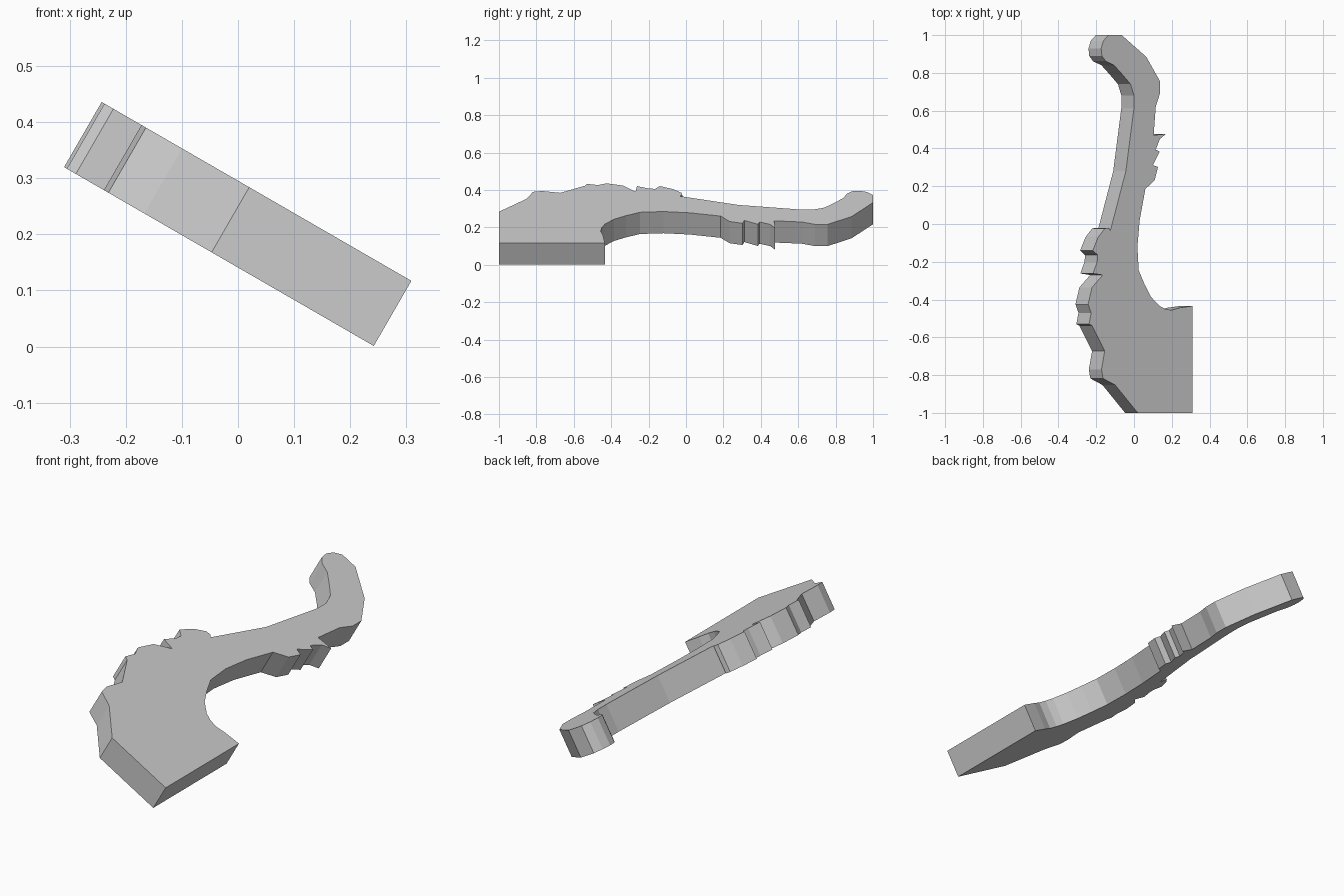
import bpy, bmesh
from math import radians, sin, cos
from mathutils import Matrix, Vector

TILT = radians(30)
THICK = 0.134
TOP_W = 0.256      # distance of the top face from the origin along its normal

# right edge, from the butt of the grip up to the tip of the hook (seen from above)
right_edge = [(0.02, -1), (0.309, -1), (0.309, -0.434), (0.24, -0.444), (0.2, -0.456),
              (0.165, -0.45), (0.135, -0.434), (0.09, -0.386), (0.056, -0.32),
              (0.025, -0.245), (0.018, -0.12), (0.03, 0.02), (0.06, 0.185),
              (0.11, 0.233), (0.127, 0.302), (0.1, 0.312), (0.136, 0.384),
              (0.115, 0.393), (0.137, 0.45), (0.17, 0.477), (0.104, 0.47),
              (0.115, 0.62), (0.137, 0.69), (0.137, 0.757), (0.065, 0.885), (-0.065, 1)]
# left edge, from the hook back down to the butt
left_edge = [(-0.135, 1), (-0.162, 0.97), (-0.174, 0.93), (-0.17, 0.89), (-0.15, 0.862),
             (-0.105, 0.84), (-0.06, 0.79), (-0.018, 0.74), (0.0, 0.68), (0.0, 0.615),
             (-0.043, 0.28), (-0.125, -0.035), (-0.135, -0.02), (-0.155, -0.024),
             (-0.19, -0.07), (-0.218, -0.14), (-0.192, -0.165), (-0.195, -0.2),
             (-0.217, -0.262), (-0.165, -0.27), (-0.222, -0.335), (-0.243, -0.425),
             (-0.227, -0.47), (-0.238, -0.53), (-0.222, -0.538), (-0.155, -0.672),
             (-0.172, -0.77), (-0.164, -0.818), (-0.1, -0.852)]

# flat slab extruded from the profile, then tilted about its length
bm = bmesh.new()
verts = [bm.verts.new(((x - TOP_W * sin(TILT)) / cos(TILT), y, TOP_W - THICK))
         for x, y in right_edge + left_edge]
base = bm.faces.new(verts)
ret = bmesh.ops.extrude_face_region(bm, geom=[base], use_keep_orig=True)
top = [g for g in ret["geom"] if isinstance(g, bmesh.types.BMVert)]
bmesh.ops.translate(bm, verts=top, vec=Vector((0, 0, THICK)))
bmesh.ops.transform(bm, matrix=Matrix.Rotation(TILT, 4, 'Y'), verts=bm.verts)
bmesh.ops.recalc_face_normals(bm, faces=bm.faces)

mesh = bpy.data.meshes.new("hooked_handle")
bm.to_mesh(mesh)
bm.free()
bpy.context.collection.objects.link(bpy.data.objects.new("hooked_handle", mesh))
